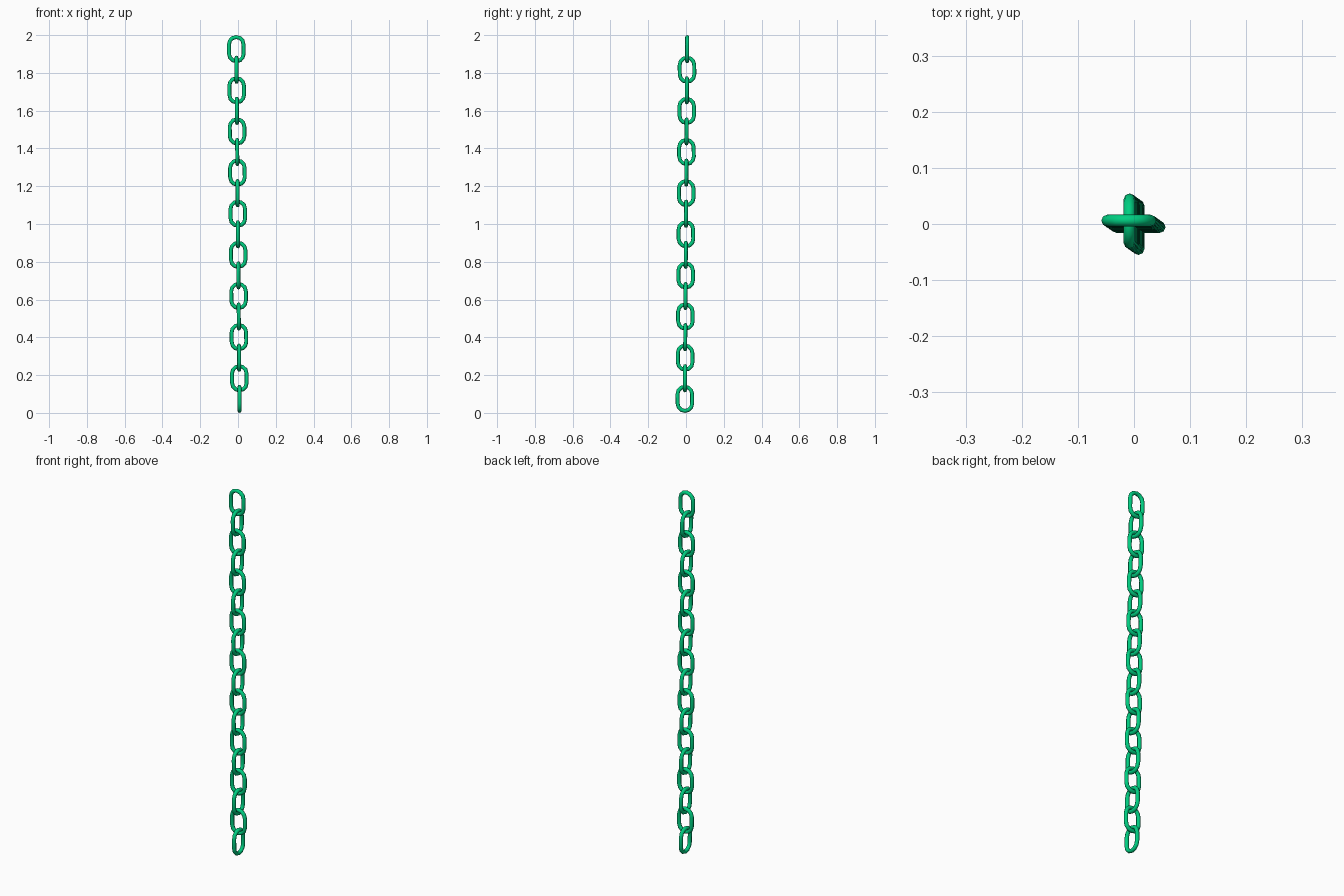
import bpy, bmesh
from math import sin, cos, pi
from mathutils import Vector

if "Cube" in bpy.data.objects:
    bpy.data.objects.remove(bpy.data.objects["Cube"])

COUNT = 18           # links in the chain
WIRE = 0.0105        # wire radius
HALF_W = 0.0385      # half width of the wire centre line
LENGTH = 0.149       # outer length of one link
PITCH = (2.0 - LENGTH) / (COUNT - 1)
SIDES = 8            # wire cross-section sides
BEND = 6             # segments in each end bend

mat = bpy.data.materials.new("green")
mat.diffuse_color = (0.0, 0.62, 0.22, 1)
mat.use_nodes = True
mat.node_tree.nodes["Principled BSDF"].inputs["Base Color"].default_value = mat.diffuse_color


def link_mesh():
    # Closed stadium path in the XZ plane, swept with a round section
    straight = LENGTH / 2 - WIRE - HALF_W
    path = []
    for sign in (1, -1):
        for i in range(BEND + 1):
            a = pi * i / BEND + (0 if sign > 0 else pi)
            normal = Vector((cos(a), 0, sin(a)))
            path.append((normal * HALF_W + Vector((0, 0, sign * straight)), normal))
    bm = bmesh.new()
    rings = []
    for p, n in path:
        rings.append([bm.verts.new(p + WIRE * (n * cos(2 * pi * k / SIDES)
                      + Vector((0, 1, 0)) * sin(2 * pi * k / SIDES)))
                      for k in range(SIDES)])
    for i, r in enumerate(rings):
        q = rings[(i + 1) % len(rings)]
        for k in range(SIDES):
            m = (k + 1) % SIDES
            bm.faces.new((r[k], r[m], q[m], q[k]))
    bmesh.ops.recalc_face_normals(bm, faces=bm.faces)
    for f in bm.faces:
        f.smooth = True
    me = bpy.data.meshes.new("chain_link")
    bm.to_mesh(me)
    bm.free()
    me.materials.append(mat)
    return me


# Chain of alternating links, leaning very slightly off vertical
mesh = link_mesh()
for i in range(COUNT):
    t = i / (COUNT - 1)
    link = bpy.data.objects.new(f"chain_link_{i + 1:02d}", mesh)
    link.location = (0.008 - 0.017 * t, -0.006 + 0.012 * t, LENGTH / 2 + i * PITCH)
    link.rotation_euler = (-0.0065, -0.009, pi / 2 if i % 2 == 0 else 0)
    bpy.context.collection.objects.link(link)
